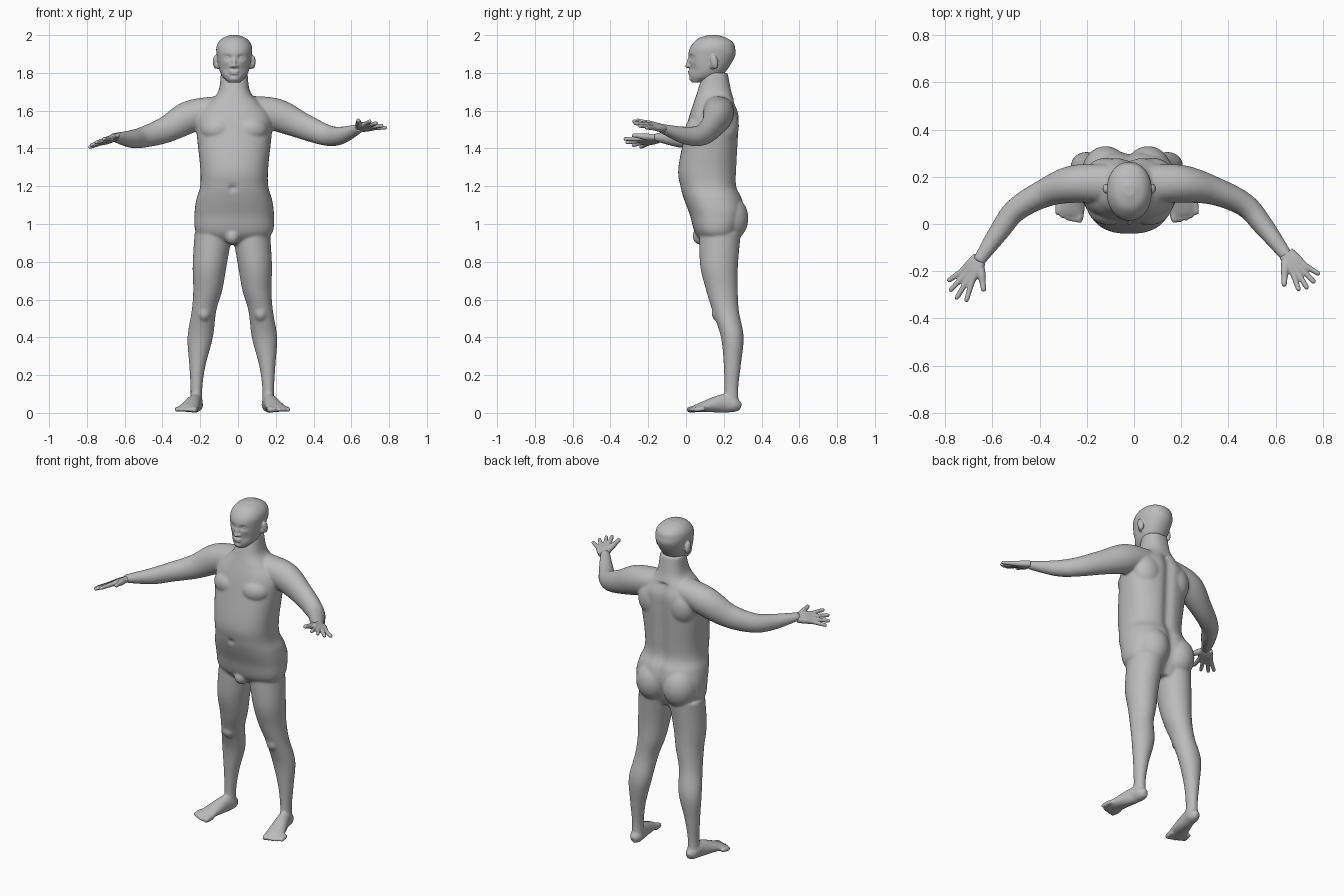
import bpy
import bmesh
import math
from mathutils import Matrix, Vector

cube = bpy.data.objects.get("Cube")
if cube:
    bpy.data.objects.remove(cube)

MIDDLE = -.02      # centre line of head and torso
HIP_MIDDLE = -.03  # centre line of the legs
SIDES = (-1, 1)

grey = bpy.data.materials.new("plain grey")
grey.use_nodes = True
grey.diffuse_color = (.5, .5, .5, 1)
shader = next(node for node in grey.node_tree.nodes if node.type == "BSDF_PRINCIPLED")
shader.inputs["Base Color"].default_value = grey.diffuse_color
shader.inputs["Roughness"].default_value = .7


def spline(points, steps):
    """Catmull-Rom interpolation through tuples of equal length."""
    padded = [points[0], *points, points[-1]]
    result = []
    for before, start, end, after in zip(padded, padded[1:], padded[2:], padded[3:]):
        for step in range(steps):
            t = step / steps
            result.append([
                q + t / 2 * (r - p + t * (2 * p - 5 * q + 4 * r - s + t * (3 * (q - r) + s - p)))
                for p, q, r, s in zip(before, start, end, after)])
    result.append(points[-1])
    return result


def loft(bm, points, level=False, power=2, segments=32, steps=8):
    """Skin through (x, y, z, half width, half depth); level keeps rings horizontal."""
    dense = spline(points, steps)
    centres = [Vector(point[:3]) for point in dense]
    rings = []
    for index, (centre, point) in enumerate(zip(centres, dense)):
        side, top = Vector((1, 0, 0)), Vector((0, 1, 0))
        if not level:
            following = centres[min(index + 1, len(centres) - 1)]
            along = following - centres[max(index - 1, 0)]
            side = along.cross(Vector((0, 0, 1))).normalized()
            top = side.cross(along).normalized()
        ring = []
        for segment in range(segments):
            angle = math.tau * segment / segments
            across, upward = (math.copysign(abs(value) ** (2 / power), value)
                              for value in (math.cos(angle), math.sin(angle)))
            ring.append(bm.verts.new(centre + side * across * point[3] + top * upward * point[4]))
        rings.append(ring)
    for low, high in zip(rings, rings[1:]):
        for segment in range(segments):
            previous = segment - 1
            bm.faces.new((low[previous], low[segment], high[segment], high[previous]))
    bm.faces.new(rings[0])
    bm.faces.new(rings[-1])


def round_tube(bm, stations):
    """Loft with round rings from (position, radius) pairs."""
    loft(bm, [(*position, radius, radius) for position, radius in stations], segments=16)


def stack(sections):
    """Turn (z, half width, front y, back y) into loft points."""
    return [(MIDDLE, (front + back) / 2, z, width, (back - front) / 2)
            for z, width, front, back in sections]


def blob(bm, centre, radii, tilt=0):
    matrix = (Matrix.Translation(centre) @ Matrix.Rotation(tilt, 4, "X")
              @ Matrix.Diagonal((*radii, 1)))
    bmesh.ops.create_icosphere(bm, subdivisions=4, radius=1, matrix=matrix)


def dent(bm, x, z, width, height, depth):
    """Press the front surface in around one spot."""
    for vert in bm.verts:
        if vert.co.y < .1:
            distance = ((vert.co.x - x) / width) ** 2 + ((vert.co.z - z) / height) ** 2
            vert.co.y += depth * math.exp(-distance)


def skin(name, bm, voxel, iterations):
    """Fuse the overlapping forms into one smooth surface."""
    bmesh.ops.recalc_face_normals(bm, faces=bm.faces)
    mesh = bpy.data.meshes.new(name)
    bm.to_mesh(mesh)
    bm.free()
    mesh.materials.append(grey)
    obj = bpy.data.objects.new(name, mesh)
    bpy.context.scene.collection.objects.link(obj)
    remesh = obj.modifiers.new("fuse", "REMESH")
    remesh.mode = "VOXEL"
    remesh.voxel_size = voxel
    remesh.use_smooth_shade = True
    soften = obj.modifiers.new("soften", "SMOOTH")
    soften.factor = .5
    soften.iterations = iterations


# Torso and neck, with navel and spine groove
body = bmesh.new()
loft(body, stack([
    (.89, .12, .11, .25), (.95, .2, .05, .28), (1.05, .21, .02, .31), (1.13, .2, -.01, .3),
    (1.2, .18, -.03, .27), (1.3, .18, -.04, .27), (1.5, .2, 0, .28), (1.58, .19, .02, .28),
    (1.64, .14, .04, .26), (1.7, .085, .06, .24), (1.8, .07, .09, .22)]),
    level=True, power=2.4, segments=96)
dent(body, -.03, 1.19, .012, .015, .02)
for vert in body.verts:
    if vert.co.y > .2 and vert.co.z < 1.65:
        vert.co.y -= .016 * math.exp(-((vert.co.x - MIDDLE) / .03) ** 2)
blob(body, (HIP_MIDDLE, .08, .935), (.04, .045, .045))

# Chest, shoulder blades, buttocks, legs, feet and toes
LEG = [
    (.1, .18, .95, .1, .11), (.12, .175, .78, .09, .1), (.13, .19, .65, .077, .084),
    (.15, .21, .54, .065, .07), (.17, .245, .4, .067, .06), (.185, .245, .25, .043, .045),
    (.19, .24, .13, .031, .037), (.19, .24, .04, .033, .04)]
FOOT = [
    (.19, .29, .03, .015, .02), (.19, .26, .04, .035, .037), (.2, .2, .05, .037, .05),
    (.23, .08, .03, .053, .025), (.24, .04, .02, .052, .016)]
for sign in SIDES:
    def from_hip(points):
        return [(HIP_MIDDLE + sign * x, *rest) for x, *rest in points]

    blob(body, (MIDDLE + sign * .085, .075, 1.5), (.095, .08, .075))
    blob(body, (MIDDLE + sign * .1, .2, 1.52), (.09, .08, .11))
    blob(body, (HIP_MIDDLE + sign * .09, .22, 1.03), (.1, .11, .125))
    blob(body, (HIP_MIDDLE + sign * .15, .18, .53), (.04, .045, .05))
    loft(body, from_hip(LEG), level=True)
    loft(body, from_hip(FOOT))
    for toe in range(5):
        radius = .013 if toe else .018
        root = Vector((HIP_MIDDLE + sign * (.196 + .023 * toe), .07 + .002 * toe ** 2, .022))
        reach = Vector((sign * .008, -.065, -.006))
        round_tube(body, [(root, radius), (root + reach * .6, radius),
                          (root + reach * .9, radius * .8), (root + reach, radius * .4)])

# Arms: both poses share one list of thicknesses
THICKNESS = [(.08, .06), (.08, .085), (.06, .07), (.05, .056), (.043, .046), (.026, .022)]
LEFT_ARM = [(.04, .17, 1.62), (.2, .17, 1.58), (.34, .14, 1.52), (.47, .08, 1.47),
            (.55, -.01, 1.47), (.65, -.14, 1.51)]
RIGHT_ARM = [(-.08, .17, 1.62), (-.25, .17, 1.57), (-.38, .13, 1.5), (-.5, .06, 1.46),
             (-.57, -.03, 1.45), (-.66, -.16, 1.46)]
for path in (LEFT_ARM, RIGHT_ARM):
    loft(body, [position + size for position, size in zip(path, THICKNESS)])
skin("body", body, .007, 6)


def build_hand(name, wrist, thumb, tips):
    """Four fingers running through the palm, plus a thumb."""
    bm = bmesh.new()
    wrist, thumb, tips = Vector(wrist), Vector(thumb), [Vector(tip) for tip in tips]
    forward = (sum(tips, Vector()) / len(tips) - wrist).normalized()
    across = (tips[-1] - tips[0]).normalized()
    for finger, tip in enumerate(tips):
        spread = across * (finger - 1.5)
        base = wrist + spread * .011
        knuckle = wrist + forward * .086 + spread * .021
        round_tube(bm, [(base, .018), (base.lerp(knuckle, .5), .018), (knuckle, .014),
                        (knuckle.lerp(tip, .5), .0115), (knuckle.lerp(tip, .9), .01), (tip, .005)])
    root = wrist - across * .012 + forward * .01
    round_tube(bm, [(root, .016), (root.lerp(thumb, .4), .018), (root.lerp(thumb, .7), .013),
                    (root.lerp(thumb, .94), .011), (thumb, .005)])
    skin(name, bm, .004, 3)


build_hand("left_hand", (.645, -.125, 1.51), (.636, -.264, 1.55), [
    (.7, -.284, 1.545), (.736, -.276, 1.535), (.767, -.25, 1.52), (.787, -.214, 1.51)])
build_hand("right_hand", (-.655, -.15, 1.455), (-.636, -.286, 1.47), [
    (-.712, -.33, 1.45), (-.755, -.32, 1.43), (-.782, -.285, 1.415), (-.79, -.243, 1.405)])

# Skull and jaw, with pressed eye sockets and cheeks
head = bmesh.new()
loft(head, stack([
    (1.75, .03, .03, .09), (1.78, .062, .02, .18), (1.82, .08, .02, .22), (1.89, .092, .013, .26),
    (1.93, .095, .02, .26), (1.96, .085, .04, .25), (1.985, .06, .07, .215), (2, .02, .12, .17)]),
    level=True, power=2.15, segments=96)
for sign in SIDES:
    dent(head, MIDDLE + sign * .035, 1.882, .019, .012, .014)
    dent(head, MIDDLE + sign * .05, 1.82, .02, .025, .006)

# Nose, lips, chin, eyes and ears
blob(head, (MIDDLE, .016, 1.857), (.011, .012, .032), -.22)
blob(head, (MIDDLE, .011, 1.837), (.013, .016, .011))
blob(head, (MIDDLE, .022, 1.808), (.027, .012, .006))
blob(head, (MIDDLE, .023, 1.796), (.024, .012, .006))
blob(head, (MIDDLE, .035, 1.77), (.028, .018, .016))
for sign in SIDES:
    blob(head, (MIDDLE + sign * .015, .021, 1.836), (.009, .013, .009))
    blob(head, (MIDDLE + sign * .035, .04, 1.882), (.015, .013, .009))
    blob(head, (MIDDLE + sign * .098, .15, 1.858), (.015, .02, .037), .2)
    blob(head, (MIDDLE + sign * .086, .14, 1.84), (.016, .014, .02))
skin("head", head, .0045, 3)
